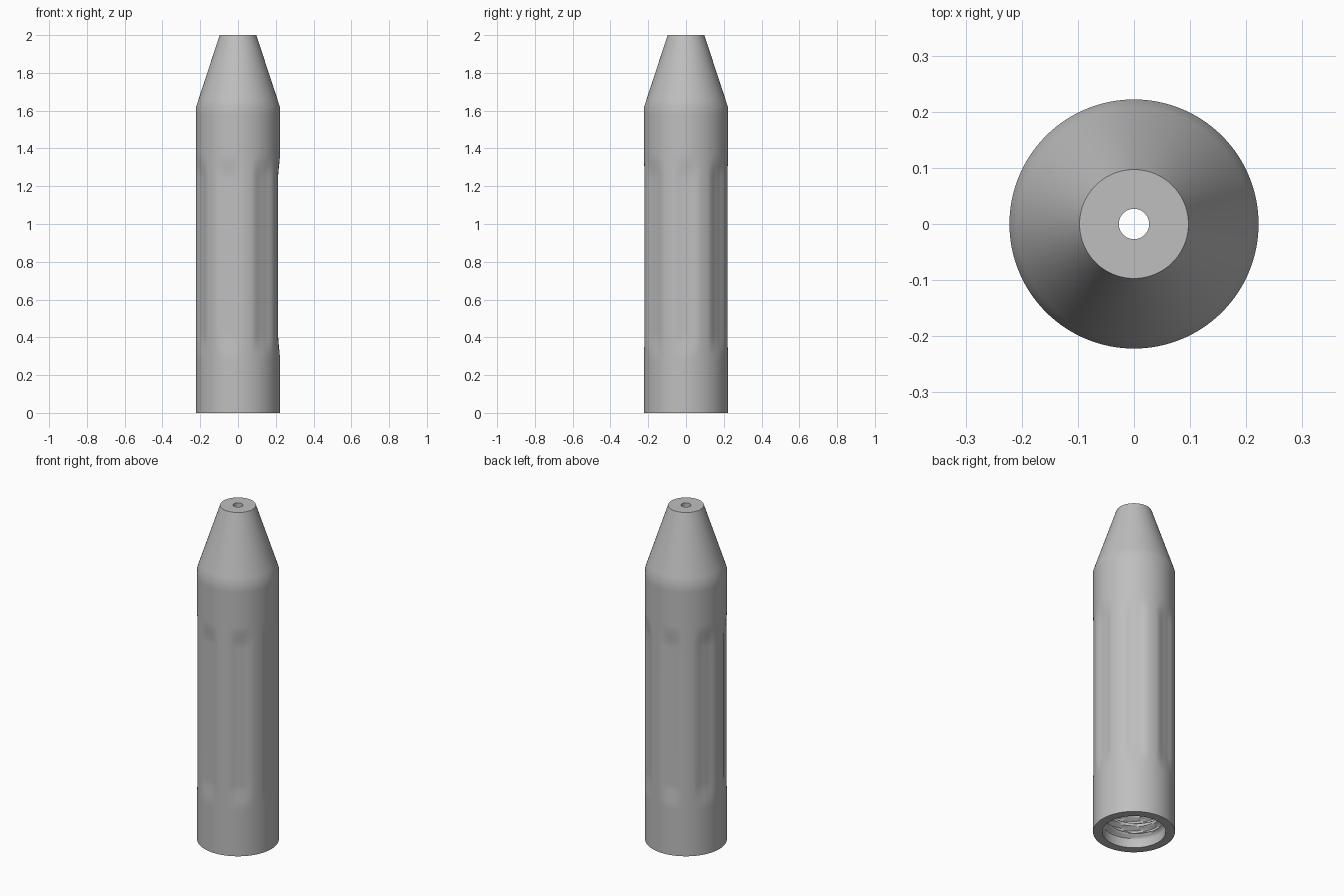
import bpy, bmesh, math

SEGMENTS = 140
RADIUS = 0.222
FLUTES = 7
PITCH = 0.06
THREAD_START, THREAD_END = 0.05, 0.53

if "Cube" in bpy.data.objects:
    bpy.data.objects.remove(bpy.data.objects["Cube"], do_unlink=True)

grey = bpy.data.materials.new("plain_grey")
grey.use_nodes = True
colour = (0.52, 0.52, 0.52, 1)
grey.diffuse_color = colour
grey.node_tree.nodes["Principled BSDF"].inputs["Base Color"].default_value = colour


def ease(a, b, v):
    t = min(max((v - a) / (b - a), 0), 1)
    return t * t * (3 - 2 * t)


def constant(r):
    return lambda angle, z: r


def fluted(angle, z):
    """Barrel radius with shallow grip flutes fading out at both ends."""
    step = math.tau / FLUTES
    off = abs((angle + step / 2) % step - step / 2)
    across = 1 - ease(0.06, 0.34, off)
    along = ease(0.28, 0.42, z) * (1 - ease(1.24, 1.37, z))
    return RADIUS - 0.010 * across * along


def threaded(angle, z):
    """Bore radius with a helical thread."""
    phase = (z / PITCH - angle / math.tau) % 1
    ridge = min(max(1.6 - abs(phase - 0.5) * 4, 0), 1)
    fade = ease(THREAD_START, THREAD_START + 0.03, z) * (1 - ease(THREAD_END - 0.03, THREAD_END, z))
    return 0.172 - 0.026 * ridge * fade


def spread(a, b, n):
    return [a + (b - a) * i / n for i in range(n + 1)]


# Rings run up the outside, over the tip and back down the bore
barrel = [0, 0.2] + spread(0.27, 0.43, 10) + spread(0.6, 1.1, 3) + spread(1.23, 1.38, 10) + [1.5, 1.58, 1.62]
rings = [(z, fluted) for z in barrel]
rings += [(z, constant(RADIUS + (0.097 - RADIUS) * (z - 1.62) / 0.38)) for z in (1.66, 1.8, 2)]
rings += [(2, constant(0.027)), (0.66, constant(0.027)), (0.57, constant(0.172))]
rings += [(z, threaded) for z in reversed(spread(THREAD_START, THREAD_END, 80))]
rings += [(0, constant(0.172))]

bm = bmesh.new()
loops = []
for z, radius in rings:
    loop = []
    for i in range(SEGMENTS):
        a = math.tau * i / SEGMENTS
        r = radius(a, z)
        loop.append(bm.verts.new((r * math.cos(a), r * math.sin(a), z)))
    loops.append(loop)

# Skin neighbouring rings; the last joins the first as the flat bottom rim
for k, low in enumerate(loops):
    high = loops[(k + 1) % len(loops)]
    for i in range(SEGMENTS):
        j = (i + 1) % SEGMENTS
        bm.faces.new((low[i], low[j], high[j], high[i]))
bmesh.ops.recalc_face_normals(bm, faces=bm.faces)

mesh = bpy.data.meshes.new("tapered_sleeve")
bm.to_mesh(mesh)
bm.free()
mesh.materials.append(grey)
sleeve = bpy.data.objects.new("tapered_sleeve", mesh)
bpy.context.collection.objects.link(sleeve)

bpy.ops.object.select_all(action="DESELECT")
sleeve.select_set(True)
bpy.context.view_layer.objects.active = sleeve
bpy.ops.object.shade_smooth_by_angle(angle=math.radians(30))
